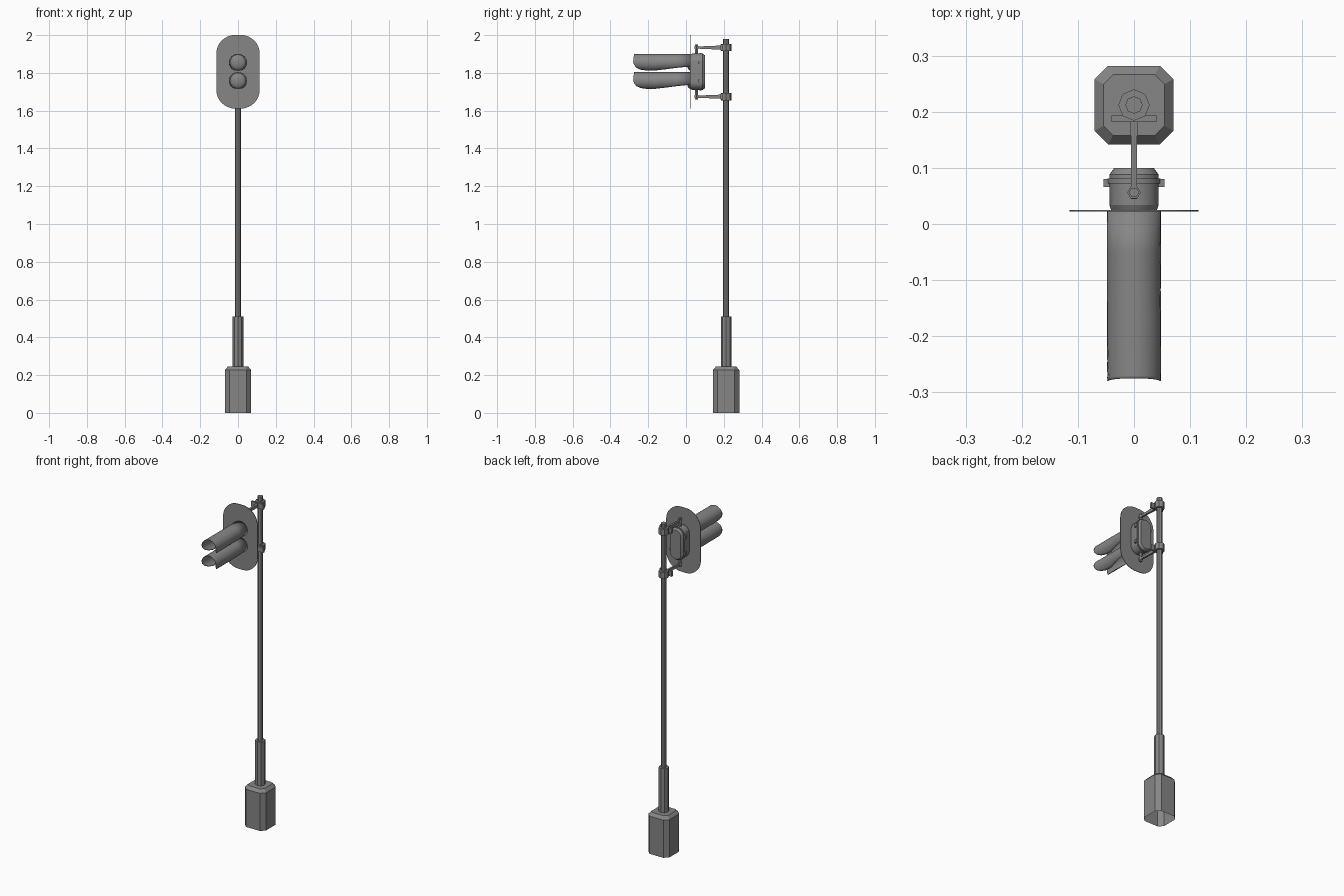
import bpy
from math import sin, cos, pi, radians
from mathutils import Vector

cube = bpy.data.objects.get("Cube")
if cube:
    bpy.data.objects.remove(cube, do_unlink=True)

grey = bpy.data.materials.new("mid_grey")
grey.use_nodes = True
COLOUR = (0.24, 0.24, 0.24, 1)
grey.diffuse_color = COLOUR
grey.node_tree.nodes["Principled BSDF"].inputs["Base Color"].default_value = COLOUR

POLE_Y = 0.212
LAMP_Z = {"upper": 1.855, "lower": 1.758}
HEAD_Z = 1.806


def loft(name, rings, start=True, end=True, closed=True, smooth=None):
    """Skin a list of equal-length rings, with optional end caps."""
    n = len(rings[0])
    verts = [v for ring in rings for v in ring]
    faces = []
    for r in range(len(rings) - 1):
        for i in range(n if closed else n - 1):
            j = (i + 1) % n
            faces.append((r * n + i, r * n + j, (r + 1) * n + j, (r + 1) * n + i))
    if start:
        faces.append(tuple(reversed(range(n))))
    if end:
        faces.append(tuple(range(len(verts) - n, len(verts))))
    mesh = bpy.data.meshes.new(name)
    mesh.from_pydata(verts, [], faces)
    mesh.materials.append(grey)
    obj = bpy.data.objects.new(name, mesh)
    bpy.context.collection.objects.link(obj)
    if smooth:
        bpy.ops.object.select_all(action='DESELECT')
        obj.select_set(True)
        bpy.context.view_layer.objects.active = obj
        bpy.ops.object.shade_smooth_by_angle(angle=radians(smooth))
    return obj


def post(name, x, y, sections, sides=8, **kw):
    """Upright turned part from (radius, z) sections."""
    return loft(name, [[(x + r * cos(2 * pi * i / sides), y + r * sin(2 * pi * i / sides), z)
                        for i in range(sides)] for r, z in sections], **kw)


def box(name, x, y, z):
    """Box from (min, max) ranges."""
    return loft(name, [[(x[0], y[0], h), (x[1], y[0], h), (x[1], y[1], h), (x[0], y[1], h)]
                       for h in z])


def octagon(half, cut, z):
    """Square with cut corners, around the pole."""
    a = half - cut
    pts = [(half, -a), (half, a), (a, half), (-a, half),
           (-half, a), (-half, -a), (-a, -half), (a, -half)]
    return [(x, POLE_Y + y, z) for x, y in pts]


def rounded(hx, hz, radius, y, steps=8):
    """Rounded upright rectangle at depth y, around the signal head centre."""
    ring = []
    for q, (sx, sz) in enumerate([(1, 1), (-1, 1), (-1, -1), (1, -1)]):
        for s in range(steps + 1):
            a = (q + s / steps) * pi / 2
            ring.append((sx * (hx - radius) + radius * cos(a), y,
                         HEAD_Z + sz * (hz - radius) + radius * sin(a)))
    return ring[::-1]


# Foot, sleeve and pole
loft("base", [octagon(0.07, 0.024, 0), octagon(0.07, 0.024, 0.227),
              octagon(0.054, 0.017, 0.245)], start=False)
post("sleeve", 0, POLE_Y, [(0.028, 0.24), (0.028, 0.51)])
post("pole", 0, POLE_Y, [(0.0155, 0.5), (0.0155, 1.98)])

# Clamps, arms and hanger bolts, above and below the head
for label, z, side in (("upper", 1.934, 1), ("lower", 1.674, -1)):
    post(label + "_clamp", 0, POLE_Y, [(0.028, z - 0.019), (0.028, z + 0.019)])
    box(label + "_clamp_bar", (-0.04, 0.04), (0.182, 0.193), (z - 0.016, z + 0.016))
    loft(label + "_arm", [[(-w, y, z - h), (w, y, z - h), (w, y, z + h), (-w, y, z + h)]
                          for y, w, h in ((0.186, 0.006, 0.011), (0.045, 0.005, 0.005))])
    ends = sorted((z + side * 0.016, z - side * 0.036))
    post(label + "_hanger", 0, 0.056, [(0.009, h) for h in ends], sides=6)
    post(label + "_hanger_nut", 0, 0.056, [(0.012, z - 0.008), (0.012, z + 0.008)], sides=6)

# Signal head: housing, door rim and backplate
loft("housing", [rounded(0.04, 0.09, 0.04, 0.022), rounded(0.044, 0.096, 0.042, 0.034),
                 rounded(0.044, 0.096, 0.042, 0.088), rounded(0.035, 0.087, 0.033, 0.1)],
     smooth=25)
loft("door_rim", [rounded(0.047, 0.099, 0.045, y) for y in (0.072, 0.081)], smooth=25)
loft("backplate", [rounded(0.115, 0.195, 0.1, y) for y in (0.022, 0.025)], smooth=25)

for label, zc in LAMP_Z.items():
    # Domed lens
    sides = 24
    dome = [[(0.042 * cos(t) * cos(2 * pi * i / sides), 0.022 - 0.018 * sin(t),
              zc + 0.042 * cos(t) * sin(2 * pi * i / sides)) for i in range(sides)]
            for t in (0, 0.35, 0.7, 1.05, 1.4)]
    loft(label + "_lens", dome, smooth=40)

    # Tunnel visor, slotted below, with a rounded lower front edge
    rings = []
    for y, spread in ((0.023, 117), (-0.05, 128), (-0.11, 142), (-0.17, 160),
                      (-0.21, 158), (-0.24, 146), (-0.262, 128), (-0.275, 106), (-0.28, 85)):
        ring = []
        for i in range(25):
            a = radians(spread) * (i / 12 - 1)
            front = 0.005 * cos(a) if y < -0.27 else 0
            ring.append(Vector((0.047 * sin(a), y + max(front, 0), zc + 0.045 * cos(a))))
        rings.append(ring)
    visor = loft(label + "_visor", rings, start=False, end=False, closed=False, smooth=50)
    shell = visor.modifiers.new("Shell", 'SOLIDIFY')
    shell.thickness = 0.002
    shell.offset = 0

    # Door latches on both sides
    for name, s in (("left", 1), ("right", -1)):
        x = sorted((s * 0.04, s * 0.054))
        box(f"{label}_{name}_latch", x, (0.066, 0.08), (zc - 0.009, zc + 0.009))
